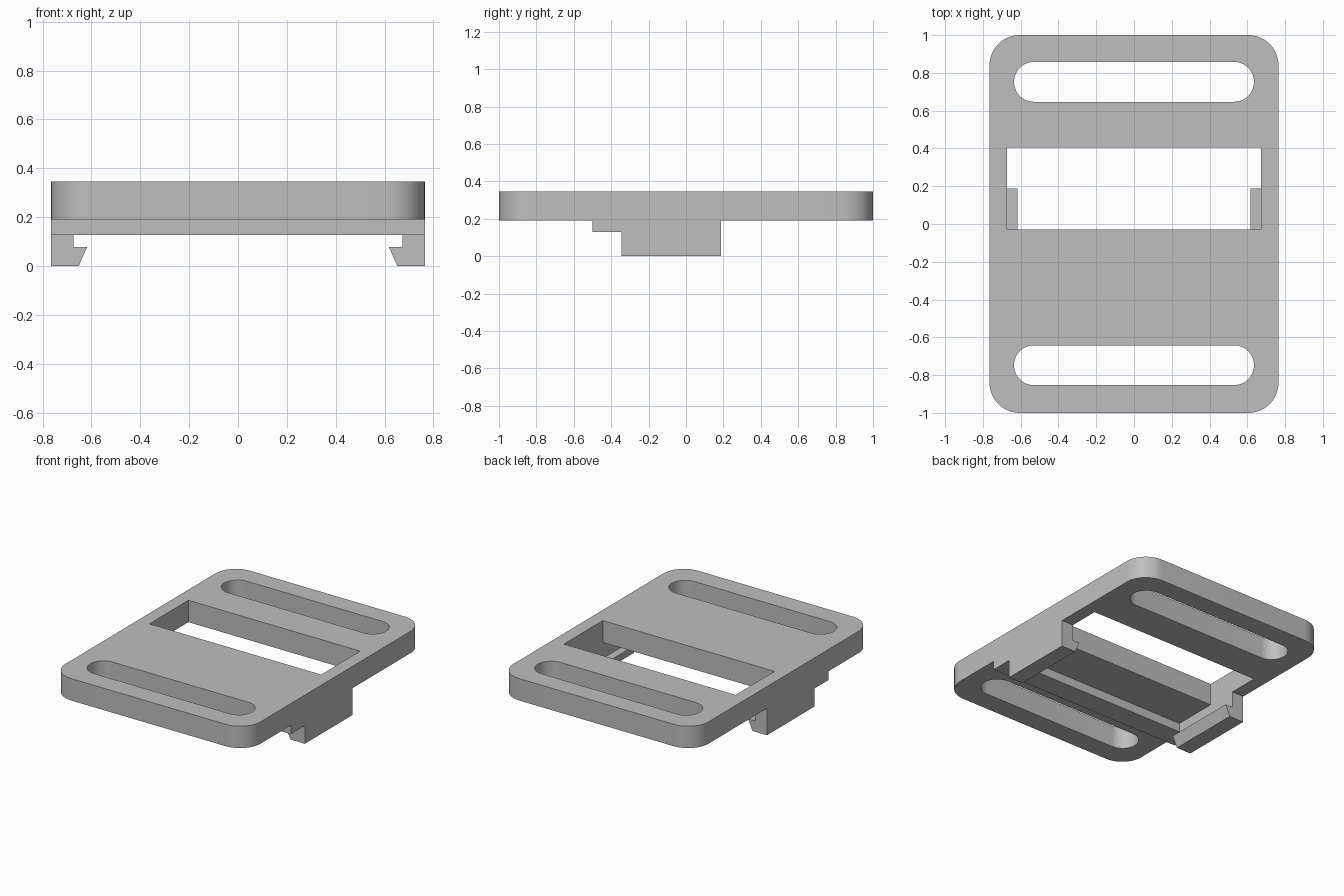
import bpy, bmesh
from math import pi, sin, cos, radians

cube = bpy.data.objects.get("Cube")
if cube:
    bpy.data.objects.remove(cube, do_unlink=True)

grey = bpy.data.materials.new("matte grey")
grey.use_nodes = True
colour = (0.52, 0.52, 0.52, 1)
grey.diffuse_color = colour
grey.node_tree.nodes["Principled BSDF"].inputs["Base Color"].default_value = colour

HALF_W = 0.765
INNER_W = 0.673
PLATE_Z, TOP_Z = 0.19, 0.345


def outline(x0, x1, y0, y1, radius=0, steps=12):
    """Rectangle outline, with rounded corners when a radius is given."""
    if not radius:
        return [(x0, y0), (x1, y0), (x1, y1), (x0, y1)]
    points = []
    corners = [(x1 - radius, y1 - radius), (x0 + radius, y1 - radius),
               (x0 + radius, y0 + radius), (x1 - radius, y0 + radius)]
    for i, (cx, cy) in enumerate(corners):
        for s in range(steps + 1):
            a = (i + s / steps) * pi / 2
            points.append((cx + radius * cos(a), cy + radius * sin(a)))
    return points


def prism(name, loops, to_3d, offset):
    """Fill nested outlines and extrude them by an offset."""
    bm = bmesh.new()
    edges = []
    for loop in loops:
        verts = [bm.verts.new(to_3d(*p)) for p in loop]
        edges += [bm.edges.new((v, verts[i - 1])) for i, v in enumerate(verts)]
    bmesh.ops.triangle_fill(bm, edges=edges, use_beauty=True)
    extruded = bmesh.ops.extrude_face_region(bm, geom=bm.faces[:], use_keep_orig=True)
    moved = [g for g in extruded["geom"] if isinstance(g, bmesh.types.BMVert)]
    bmesh.ops.translate(bm, verts=moved, vec=offset)
    bmesh.ops.recalc_face_normals(bm, faces=bm.faces[:])
    mesh = bpy.data.meshes.new(name)
    bm.to_mesh(mesh)
    bm.free()
    mesh.materials.append(grey)
    obj = bpy.data.objects.new(name, mesh)
    bpy.context.collection.objects.link(obj)
    return obj


# Plate with two strap slots and a central window
plate = prism("plate", [
    outline(-HALF_W, HALF_W, -1, 1, 0.16),
    outline(-0.635, 0.635, 0.647, 0.858, 0.105),
    outline(-0.635, 0.635, -0.853, -0.642, 0.105),
    outline(-INNER_W, INNER_W, -0.03, 0.406),
], lambda x, y: (x, y, PLATE_Z), (0, 0, TOP_Z - PLATE_Z))
bpy.context.view_layer.objects.active = plate
plate.select_set(True)
bpy.ops.object.shade_smooth_by_angle(angle=radians(30))

# Stop bar across the underside
prism("stop_bar", [outline(-HALF_W, HALF_W, -0.5, -0.345)],
      lambda x, y: (x, y, 0.128), (0, 0, PLATE_Z - 0.128))

# Side rails with inward hooks
hook = [(HALF_W, 0), (0.652, 0), (0.618, 0.077), (INNER_W, 0.077),
        (INNER_W, PLATE_Z), (HALF_W, PLATE_Z)]
for name, side in (("left_rail", 1), ("right_rail", -1)):
    prism(name, [hook], lambda x, z: (side * x, -0.345, z), (0, 0.532, 0))
